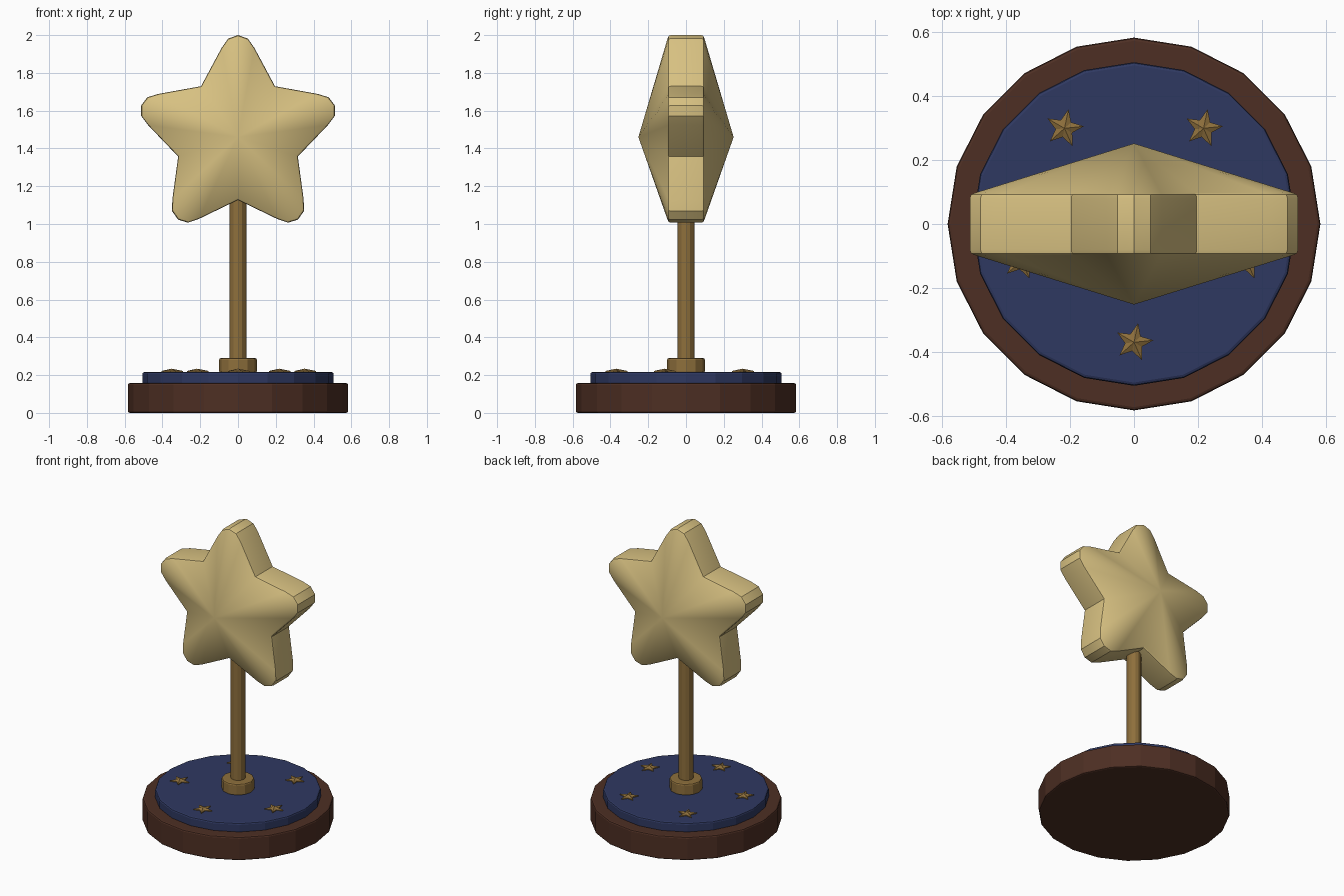
import bpy, bmesh, math
from mathutils import Vector, Matrix

if "Cube" in bpy.data.objects:
    bpy.data.objects.remove(bpy.data.objects["Cube"])


def material(name, rgb):
    m = bpy.data.materials.new(name)
    m.use_nodes = True
    m.diffuse_color = (*rgb, 1)
    m.node_tree.nodes["Principled BSDF"].inputs["Base Color"].default_value = (*rgb, 1)
    return m


GOLD = material("pale gold", (0.68, 0.53, 0.22))
BRONZE = material("bronze", (0.27, 0.16, 0.045))
WOOD = material("dark wood", (0.075, 0.028, 0.017))
BLUE = material("navy blue", (0.028, 0.04, 0.12))


def disc(name, sides, radius, z0, z1, mat, bevel=0):
    bpy.ops.mesh.primitive_cylinder_add(vertices=sides, radius=radius, depth=z1 - z0,
                                        location=(0, 0, (z0 + z1) / 2))
    ob = bpy.context.object
    ob.name = name
    ob.data.materials.append(mat)
    if bevel:
        mod = ob.modifiers.new("soft rim", 'BEVEL')
        mod.width, mod.segments = bevel, 2
        mod.limit_method, mod.angle_limit = 'ANGLE', math.radians(40)
    return ob


def star(name, tip, inner, rings, apex, mat, turn=0):
    """Star lying in XY: rings are (scale, height), closed by a peak at each end."""
    bm = bmesh.new()
    outline = []
    for i in range(5):
        a = math.radians(90 + turn + 72 * i)
        outline += [Matrix.Rotation(a, 2) @ Vector(p) for p in tip]
        b = a + math.radians(36)
        outline.append(Vector((math.cos(b), math.sin(b))) * inner)
    loops = [[bm.verts.new((p.x * s, p.y * s, h)) for p in outline] for s, h in rings]
    n = len(outline)
    for low, high in zip(loops, loops[1:]):
        for i in range(n):
            j = (i + 1) % n
            bm.faces.new((low[i], low[j], high[j], high[i]))
    for loop, h in ((loops[0], apex[0]), (loops[-1], apex[1])):
        peak = bm.verts.new((0, 0, h))
        for i in range(n):
            bm.faces.new((loop[i], loop[(i + 1) % n], peak))
    bmesh.ops.recalc_face_normals(bm, faces=bm.faces)
    me = bpy.data.meshes.new(name)
    bm.to_mesh(me)
    bm.free()
    me.materials.append(mat)
    ob = bpy.data.objects.new(name, me)
    bpy.context.collection.objects.link(ob)
    return ob


# Stand
disc("wooden_base", 20, 0.583, 0, 0.158, WOOD, 0.01)
disc("blue_plate", 20, 0.506, 0.15, 0.216, BLUE, 0.01)
disc("collar", 12, 0.1, 0.21, 0.29, BRONZE, 0.01)
disc("pole", 12, 0.045, 0.21, 1.3, BRONZE)

# Large star with rounded tips, standing upright
round_tip = [(0.472, -0.087), (0.522, -0.052), (0.54, 0), (0.522, 0.052), (0.472, 0.087)]
big = star("large_star", round_tip, 0.333,
           [(0.965, -0.098), (0.992, -0.092), (1, -0.08), (1, 0.08), (0.992, 0.092), (0.965, 0.098)],
           (-0.252, 0.252), GOLD)
big.rotation_euler.x = math.pi / 2
big.location.z = 1.46
bpy.ops.object.select_all(action='DESELECT')
big.select_set(True)
bpy.context.view_layer.objects.active = big
bpy.ops.object.shade_smooth_by_angle(angle=math.radians(28))

# Ring of small stars on the plate
for i in range(5):
    a = math.radians(-90 + 72 * i)
    small = star(f"small_star_{i + 1}", [(0.061, 0)], 0.028, [(1, 0), (1, 0.008)],
                 (0, 0.02), BRONZE, turn=-12)
    small.location = (0.37 * math.cos(a), 0.37 * math.sin(a), 0.214)
